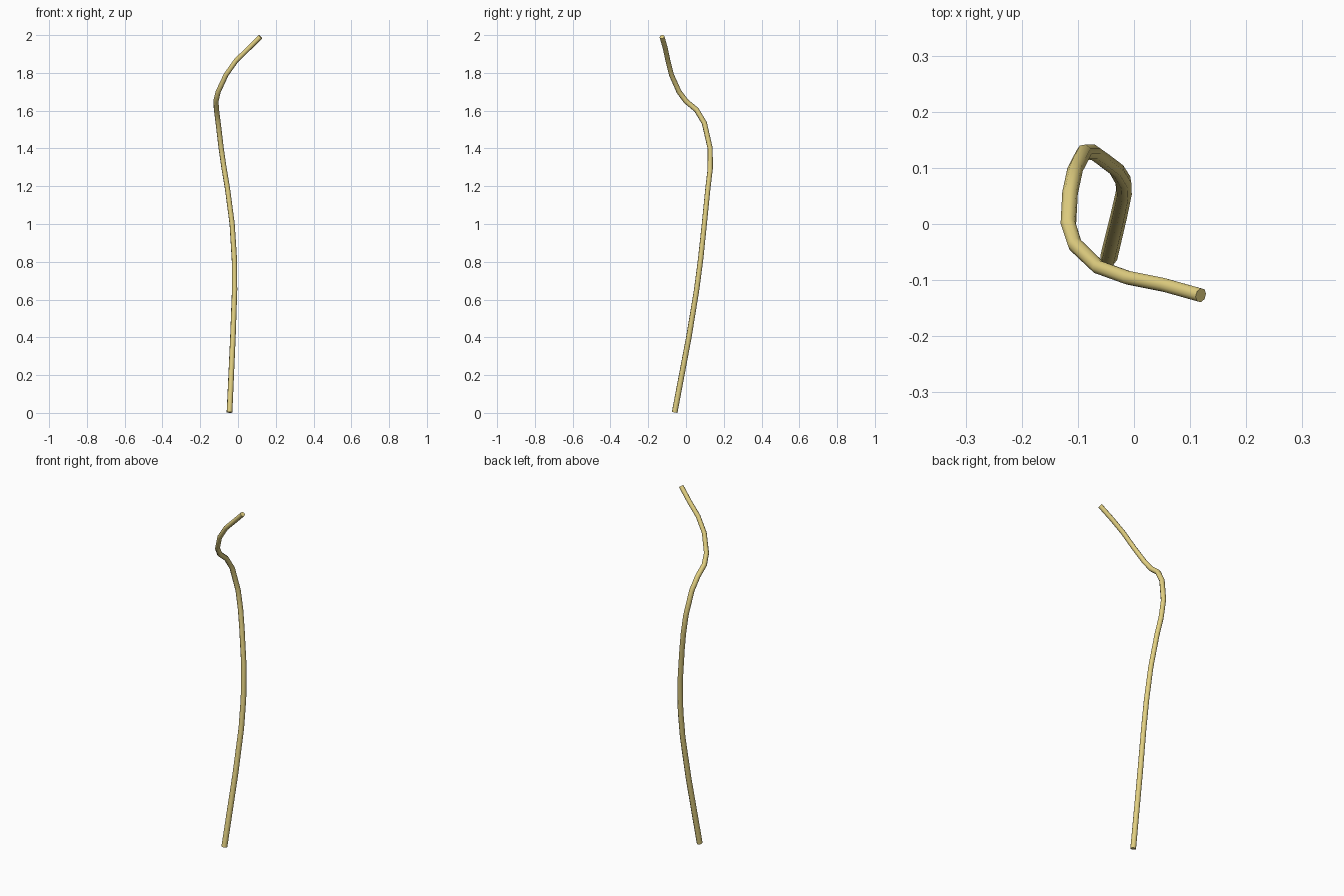
import bpy

# Centre line of the bent stick: x, y, z, radius (tapers upward)
path = [
    (-0.045, -0.06, 0.003, 0.0155), (-0.027, 0.015, 0.40, 0.015),
    (-0.018, 0.056, 0.65, 0.0145), (-0.019, 0.077, 0.81, 0.0145),
    (-0.031, 0.097, 1.00, 0.014), (-0.056, 0.116, 1.19, 0.014),
    (-0.073, 0.128, 1.29, 0.014), (-0.089, 0.128, 1.40, 0.014),
    (-0.105, 0.097, 1.535, 0.014), (-0.114, 0.055, 1.605, 0.014),
    (-0.117, 0.0, 1.65, 0.014), (-0.105, -0.037, 1.70, 0.0135),
    (-0.063, -0.077, 1.79, 0.013), (-0.010, -0.096, 1.865, 0.013),
    (0.055, -0.109, 1.928, 0.013), (0.119, -0.127, 1.991, 0.013),
]

# Stick: eight-sided tube swept along the line
curve = bpy.data.curves.new("stick", "CURVE")
curve.dimensions = "3D"
curve.bevel_depth = 1.0
curve.bevel_resolution = 2
curve.use_fill_caps = True
spline = curve.splines.new("POLY")
spline.points.add(len(path) - 1)
for point, (x, y, z, r) in zip(spline.points, path):
    point.co = (x, y, z, 1)
    point.radius = r

stick = bpy.data.objects.new("stick", curve)
bpy.context.collection.objects.link(stick)
bpy.context.view_layer.objects.active = stick
stick.select_set(True)
bpy.ops.object.convert(target="MESH")
stick = bpy.context.object
bpy.ops.object.shade_smooth_by_angle(angle=0.9)

# Pale straw colour
mat = bpy.data.materials.new("straw")
mat.diffuse_color = (0.76, 0.63, 0.22, 1)
stick.data.materials.clear()
stick.data.materials.append(mat)
